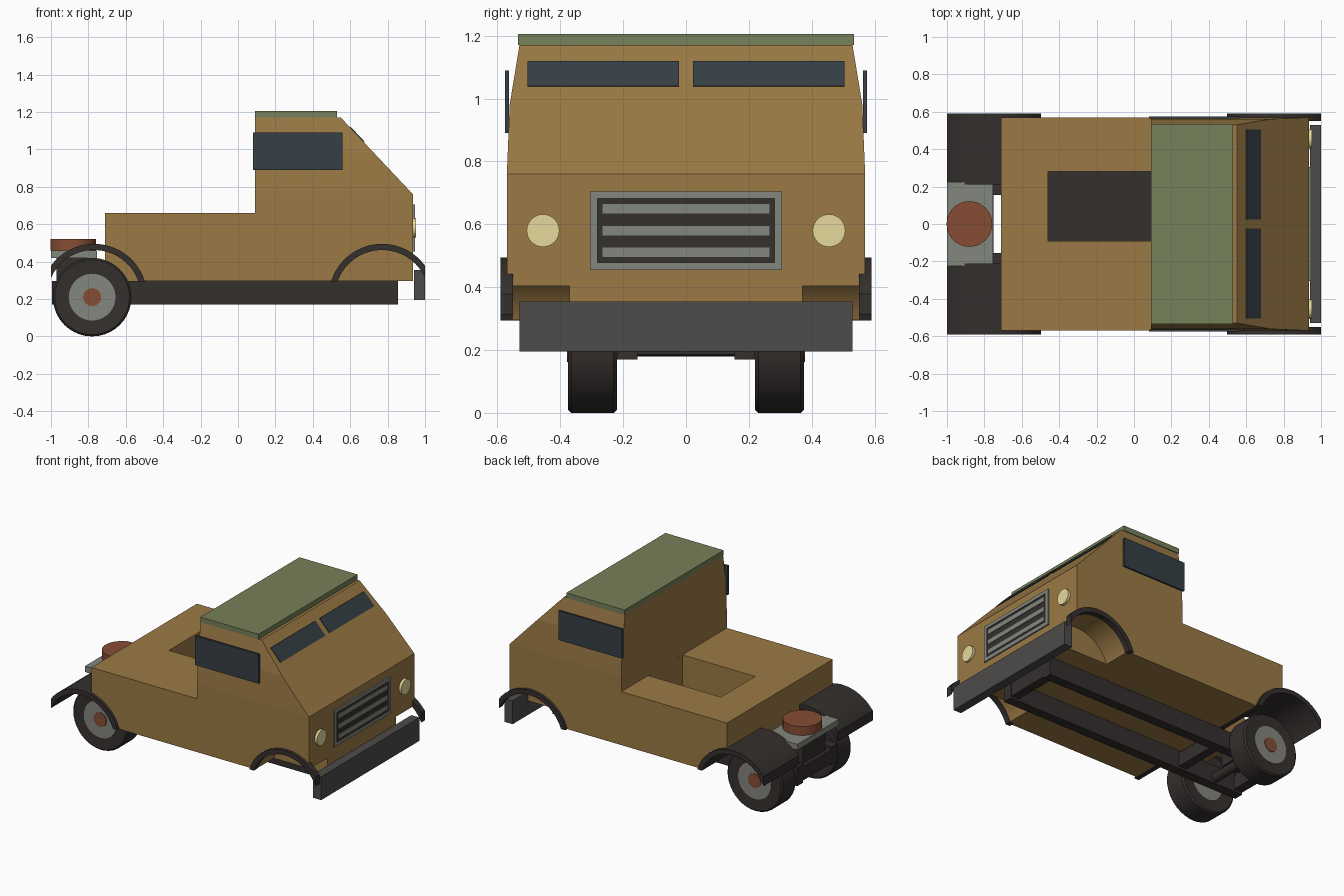
import bpy, bmesh
from math import sin, cos, pi, sqrt, asin, atan2

if "Cube" in bpy.data.objects:
    bpy.data.objects.remove(bpy.data.objects["Cube"])


def mat(name, r, g, b):
    m = bpy.data.materials.new(name)
    m.diffuse_color = (r, g, b, 1)
    m.use_nodes = True
    m.node_tree.nodes["Principled BSDF"].inputs["Base Color"].default_value = m.diffuse_color
    return m


TAN = mat("tan_paint", 0.33, 0.195, 0.06)
GREEN = mat("green_roof", 0.18, 0.22, 0.10)
DARK = mat("dark_rubber", 0.035, 0.029, 0.027)
STEEL = mat("bumper_steel", 0.075, 0.072, 0.07)
GLASS = mat("glass", 0.035, 0.05, 0.058)
METAL = mat("metal", 0.23, 0.24, 0.21)
RUST = mat("rust", 0.24, 0.075, 0.035)
LAMP = mat("lamp", 0.78, 0.70, 0.33)


def make(name, rings, material=None, closed=False):
    """Skin equal-length rings of points; cap the ends unless closed."""
    bm = bmesh.new()
    vs = [[bm.verts.new(p) for p in r] for r in rings]
    n = len(rings[0])
    pairs = list(zip(vs, vs[1:])) + ([(vs[-1], vs[0])] if closed else [])
    for a, b in pairs:
        for i in range(n):
            j = (i + 1) % n
            bm.faces.new((a[i], a[j], b[j], b[i]))
    if not closed:
        bm.faces.new(vs[0])
        bm.faces.new(vs[-1])
    bmesh.ops.recalc_face_normals(bm, faces=bm.faces)
    me = bpy.data.meshes.new(name)
    bm.to_mesh(me)
    bm.free()
    ob = bpy.data.objects.new(name, me)
    bpy.context.collection.objects.link(ob)
    if material:
        me.materials.append(material)
    return ob


def rect(x0, x1, y0, y1, z):
    return [(x0, y0, z), (x1, y0, z), (x1, y1, z), (x0, y1, z)]


def box(name, x0, x1, y0, y1, z0, z1, material=None):
    return make(name, [rect(x0, x1, y0, y1, z0), rect(x0, x1, y0, y1, z1)], material)


def extrude_y(name, profile, y0, y1, material=None):
    return make(name, [[(x, y, z) for x, z in profile] for y in (y0, y1)], material)


def smooth(ob):
    bpy.ops.object.select_all(action='DESELECT')
    ob.select_set(True)
    bpy.context.view_layer.objects.active = ob
    bpy.ops.object.shade_smooth_by_angle(angle=0.6)


def disc(name, axis, c, r, h0, h1, material, n=40):
    """Cylinder around x, y or z between h0 and h1; c is the centre in the other two axes."""
    rings = []
    for h in (h0, h1):
        ring = []
        for i in range(n):
            p = [c[0] + r * cos(2 * pi * i / n), c[1] + r * sin(2 * pi * i / n)]
            p.insert("xyz".index(axis), h)
            ring.append(tuple(p))
        rings.append(ring)
    ob = make(name, rings, material)
    smooth(ob)
    return ob


def cut(ob, cutter):
    m = ob.modifiers.new("cut", 'BOOLEAN')
    m.operation, m.solver, m.object = 'DIFFERENCE', 'EXACT', cutter
    bpy.context.view_layer.objects.active = ob
    bpy.ops.object.modifier_apply(modifier=m.name)
    bpy.data.objects.remove(cutter)


def sided(name, s):
    return name + ("_left" if s > 0 else "_right")


def span(s, a, b):
    return sorted((s * a, s * b))


# Body shell: stacked sections, then the bed, hatch and wheel wells cut away
body = make("body", [rect(-0.71, xf, -w, w, z) for z, xf, w in (
    (0.295, 0.935, 0.57), (0.76, 0.935, 0.57), (0.98, 0.728, 0.561), (1.17, 0.55, 0.53))], TAN)
cut(body, box("bed_cutter", -1, 0.09, -1, 1, 0.66, 1.5))
cut(body, box("hatch_cutter", -0.46, 0.0899, -0.09, 0.28, 0.33, 0.8))
WX, WZ, RI, RO = 0.77, 0.21, 0.255, 0.285
for s in (1, -1):
    for x, inner in ((-WX, 0.21), (WX, 0.37)):
        cut(body, disc("well_cutter", 'y', (x, WZ), RI, *span(s, inner, 0.8), None, 48))
box("hatch_floor", -0.46, 0.09, -0.09, 0.28, 0.325, 0.335, DARK)
box("roof", 0.09, 0.53, -0.535, 0.535, 1.17, 1.205, GREEN)


# Fenders: arched strips trimmed vertically at the outer end
def arch(r, a_end):
    a_start = atan2(sqrt(r * r - 0.23 ** 2), 0.23)
    return [(r * cos(a), WZ + r * sin(a)) for a in
            [a_start + (a_end - a_start) * i / 20 for i in range(21)]]


for s in (1, -1):
    for front, inner in ((1, 0.55), (-1, 0.21)):
        outer_arc = arch(RO, pi - asin(0.085 / RO))
        inner_arc = arch(RI - 0.003, pi - asin(0.085 / RI))
        y0, y1 = span(s, inner, 0.59)
        rings = [[(front * (WX + x), y, z) for (x, z), y in
                  ((o, y0), (o, y1), (i, y1), (i, y0))]
                 for o, i in zip(outer_arc, inner_arc)]
        smooth(make(sided("front_fender" if front > 0 else "rear_fender", s), rings, DARK))

# Chassis rails, cross members and rear axle
for s in (1, -1):
    box(sided("chassis_rail", s), -0.995, 0.855, *span(s, 0.155, 0.22), 0.17, 0.295, DARK)
for name, x0, x1 in (("rear_cross_member", -0.995, -0.93), ("middle_cross_member", -0.55, -0.49),
                     ("front_cross_member", 0.79, 0.85)):
    box(name, x0, x1, -0.16, 0.16, 0.185, 0.28, DARK)
disc("rear_axle", 'y', (-0.78, 0.21), 0.03, -0.24, 0.24, DARK, 16)

# Rear wheels: lathed tyre with rim and hub
for s in (1, -1):
    section = [(0.12, 0.225), (0.20, 0.22), (0.21, 0.23), (0.21, 0.365), (0.20, 0.375), (0.12, 0.37)]
    tyre = make(sided("rear_tyre", s), [
        [(-0.78 + r * cos(a), s * y, 0.21 + r * sin(a)) for r, y in section]
        for a in [2 * pi * i / 40 for i in range(40)]], DARK, closed=True)
    smooth(tyre)
    disc(sided("rear_rim", s), 'y', (-0.78, 0.21), 0.125, *span(s, 0.23, 0.373), METAL)
    disc(sided("rear_hub", s), 'y', (-0.78, 0.21), 0.048, *span(s, 0.36, 0.378), RUST, 24)

# Rear turntable: pedestal, plate and round cap
box("turntable_pedestal", -0.97, -0.80, -0.12, 0.12, 0.28, 0.42, DARK)
box("turntable_plate", -1.0, -0.755, -0.225, 0.225, 0.42, 0.46, METAL)
disc("turntable_cap", 'z', (-0.88, 0), 0.122, 0.46, 0.52, RUST, 40)

# Front bumper, grille and headlights
box("front_bumper", 0.94, 1.0, -0.53, 0.53, 0.195, 0.355, STEEL)
grille = box("grille_frame", 0.92, 0.945, -0.305, 0.305, 0.455, 0.705, METAL)
cut(grille, box("grille_cutter", 0.9, 1.0, -0.282, 0.282, 0.478, 0.682))
box("grille_back", 0.92, 0.94, -0.282, 0.282, 0.478, 0.682, DARK)
for z in (0.511, 0.58, 0.65):
    box("grille_bar", 0.935, 0.944, -0.265, 0.265, z - 0.015, z + 0.015, METAL)
for s in (1, -1):
    disc(sided("headlight", s), 'x', (s * 0.455, 0.58), 0.052, 0.92, 0.952, LAMP, 32)

# Windows: side panes and two windscreen strips lying on the slope
for s in (1, -1):
    box(sided("side_window", s), 0.08, 0.56, *span(s, 0.563, 0.576), 0.89, 1.09, GLASS)
    extrude_y(sided("windscreen", s), [(0.59, 1.117), (0.665, 1.037), (0.678, 1.04), (0.603, 1.12)],
              *span(s, 0.023, 0.505), GLASS)
